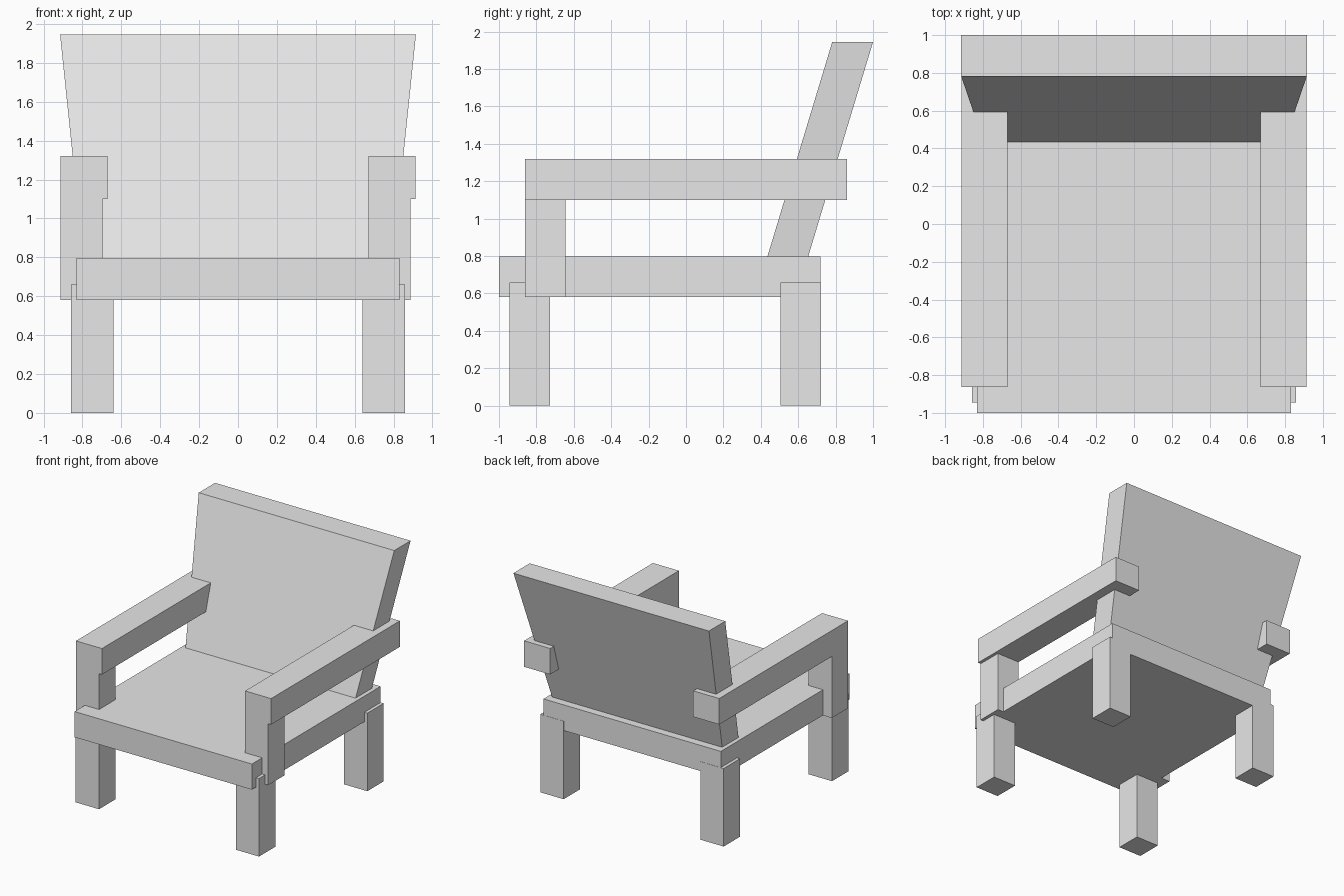
import bpy
import bmesh

cube = bpy.data.objects.get("Cube")
if cube:
    bpy.data.objects.remove(cube, do_unlink=True)

# Single pale grey finish
grey = bpy.data.materials.new("pale_grey")
grey.use_nodes = True
colour = (0.8, 0.8, 0.8, 1)
grey.diffuse_color = colour
grey.node_tree.nodes["Principled BSDF"].inputs["Base Color"].default_value = colour


def block(name, x, y, z, shift=0, flare=0):
    """Box spanning three ranges; its top can shift back in y and flare out in x."""
    bm = bmesh.new()
    bmesh.ops.create_cube(bm, size=1)
    for v in bm.verts:
        top = v.co.z > 0
        side = 1 if v.co.x > 0 else -1
        v.co.x = x[v.co.x > 0] + (side * flare if top else 0)
        v.co.y = y[v.co.y > 0] + (shift if top else 0)
        v.co.z = z[top]
    mesh = bpy.data.meshes.new(name)
    bm.to_mesh(mesh)
    bm.free()
    mesh.materials.append(grey)
    obj = bpy.data.objects.new(name, mesh)
    bpy.context.collection.objects.link(obj)
    return obj


# Seat slab and leaning, flared backrest
block("seat", (-0.83, 0.83), (-1, 0.72), (0.58, 0.797))
block("backrest", (-0.796, 0.796), (0.435, 0.653), (0.797, 1.945), shift=0.347, flare=0.119)

# Legs and armrests on both sides
for side, label in ((1, "left"), (-1, "right")):
    def span(a, b):
        return tuple(sorted((side * a, side * b)))

    block(f"{label}_front_leg", span(0.64, 0.858), (-0.944, -0.726), (0, 0.66))
    block(f"{label}_back_leg", span(0.64, 0.858), (0.504, 0.722), (0, 0.66))
    block(f"{label}_armrest", span(0.67, 0.913), (-0.862, 0.86), (1.1, 1.32))

# Arm posts, both set toward the right edge of their armrests
for label, x in (("left", 0.67), ("right", -0.913)):
    block(f"{label}_arm_post", (x, x + 0.216), (-0.862, -0.645), (0.58, 1.1))
